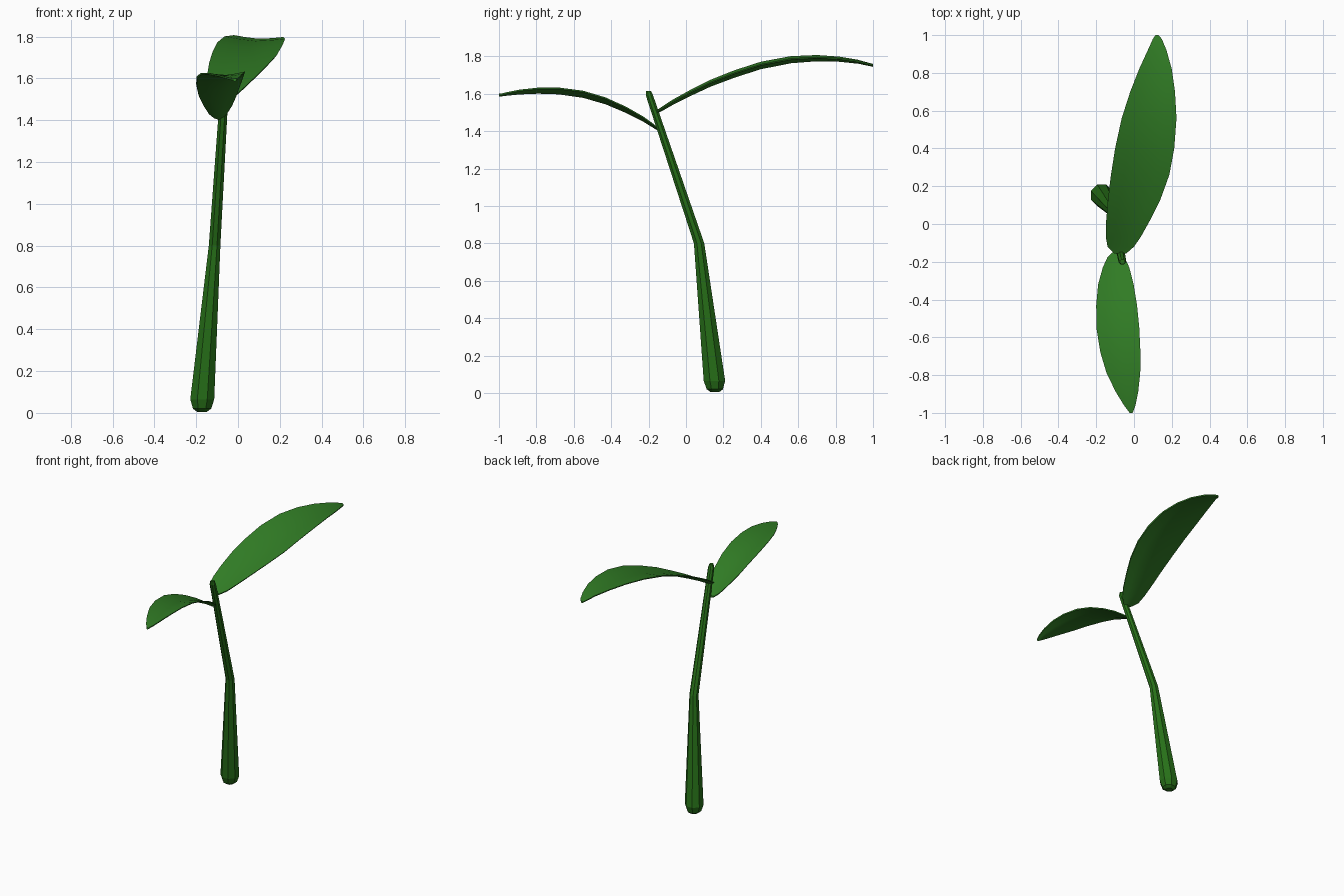
import bpy, bmesh, math
from mathutils import Vector

if "Cube" in bpy.data.objects:
    bpy.data.objects.remove(bpy.data.objects["Cube"])


def material(name, color):
    m = bpy.data.materials.new(name)
    m.diffuse_color = (*color, 1)
    m.use_nodes = True
    m.node_tree.nodes["Principled BSDF"].inputs["Base Color"].default_value = m.diffuse_color
    return m


def loft(name, rings, mat):
    """Skin a list of closed rings of points and cap both ends."""
    bm = bmesh.new()
    loops = [[bm.verts.new(p) for p in ring] for ring in rings]
    n = len(loops[0])
    for a, b in zip(loops, loops[1:]):
        for i in range(n):
            j = (i + 1) % n
            bm.faces.new((a[i], a[j], b[j], b[i]))
    bm.faces.new(loops[0][::-1])
    bm.faces.new(loops[-1])
    bmesh.ops.recalc_face_normals(bm, faces=bm.faces)
    mesh = bpy.data.meshes.new(name)
    bm.to_mesh(mesh)
    bm.free()
    ob = bpy.data.objects.new(name, mesh)
    bpy.context.collection.objects.link(ob)
    mesh.materials.append(mat)
    return ob


def leaf(name, stations, mat, fold=0.022, roll=0.0, thick=0.016):
    """Thin folded blade; each station is (y, z, left x, right x)."""
    rings = []
    widest = max(s[3] - s[2] for s in stations)
    for y, z, left, right in stations:
        mid, half = (left + right) / 2, (right - left) / 2
        f = 2 * half / widest
        top, bottom = [], []
        for t in (-1, -0.55, 0, 0.55, 1):
            h = z + f * (fold * (abs(t) ** 1.3 - 0.5) - roll * t)
            d = thick * (1 - 0.5 * abs(t)) / 2
            top.append((mid + half * t, y, h + d))
            bottom.append((mid + half * t * 0.97, y, h - d))
        rings.append(top + bottom[::-1])
    ob = loft(name, rings, mat)
    ob.data.shade_smooth()
    bpy.ops.object.select_all(action='DESELECT')
    ob.select_set(True)
    bpy.context.view_layer.objects.active = ob
    bpy.ops.object.shade_smooth_by_angle(angle=math.radians(30))
    return ob


leaf_green = material("leaf_green", (0.03, 0.20, 0.018))
stem_green = material("stem_green", (0.02, 0.16, 0.009))

# Stem: tapering eight-sided stalk with a bend, rounded at both ends
SIDES = 8
path = [(-0.172, 0.155, 0.005, 0.025), (-0.172, 0.154, 0.02, 0.047),
        (-0.171, 0.152, 0.065, 0.062), (-0.112, 0.07, 0.80, 0.030),
        (-0.062, -0.195, 1.59, 0.021), (-0.061, -0.20, 1.615, 0.014)]
rings = []
for x, y, z, r in path:
    ring = []
    for k in range(SIDES):
        a = 2 * math.pi * (k + 0.5) / SIDES
        ring.append(Vector((x + r * math.cos(a), y + r * math.sin(a), z)))
    rings.append(ring)
loft("stem", rings, stem_green)

# Large leaf arching to the back
leaf("large_leaf", [
    (-0.155, 1.505, -0.105, -0.04), (-0.12, 1.525, -0.14, 0.00),
    (-0.07, 1.555, -0.149, 0.035), (0.02, 1.602, -0.147, 0.085),
    (0.13, 1.655, -0.138, 0.14), (0.26, 1.705, -0.122, 0.187),
    (0.40, 1.750, -0.10, 0.213), (0.56, 1.781, -0.065, 0.225),
    (0.70, 1.790, -0.02, 0.217), (0.82, 1.785, 0.027, 0.20),
    (0.92, 1.772, 0.073, 0.172), (0.98, 1.758, 0.10, 0.147),
    (1.00, 1.752, 0.113, 0.13)], leaf_green, roll=0.006)

# Small leaf arching to the front
leaf("small_leaf", [
    (-0.15, 1.412, -0.115, -0.07), (-0.175, 1.43, -0.14, -0.05),
    (-0.23, 1.466, -0.165, -0.025), (-0.32, 1.514, -0.19, -0.002),
    (-0.43, 1.562, -0.20, 0.016), (-0.55, 1.597, -0.199, 0.028),
    (-0.68, 1.615, -0.178, 0.034), (-0.79, 1.617, -0.145, 0.033),
    (-0.89, 1.61, -0.096, 0.022), (-0.96, 1.60, -0.053, 0.008),
    (-1.00, 1.593, -0.023, -0.007)], leaf_green, roll=-0.004)
